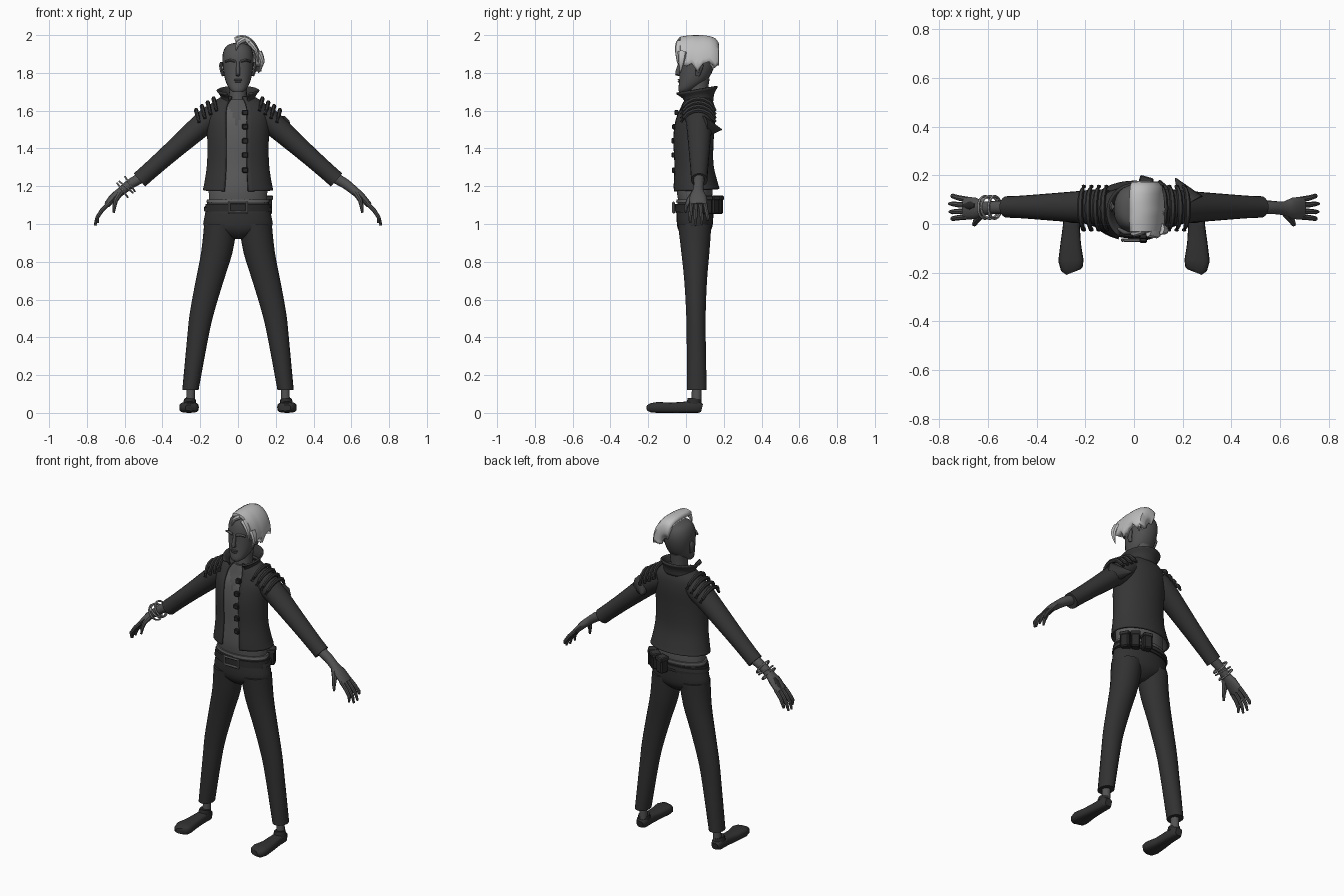
import bpy, bmesh, math
from mathutils import Vector, Matrix


def material(name, v):
    m = bpy.data.materials.new(name)
    m.diffuse_color = (v, v, v, 1)
    return m


JACKET, TROUSER = material("jacket charcoal", 0.036), material("trouser black", 0.031)
SKIN, SHIRT = material("skin grey", 0.085), material("shirt grey", 0.11)
HAIR, METAL = material("hair silver", 0.52), material("bangle metal", 0.36)
BUCKLE, DARK = material("buckle grey", 0.2), material("dark leather", 0.022)


def finish(name, bm, mat, thick=0, angle=40):
    bmesh.ops.recalc_face_normals(bm, faces=bm.faces)
    me = bpy.data.meshes.new(name)
    bm.to_mesh(me)
    bm.free()
    ob = bpy.data.objects.new(name, me)
    bpy.context.collection.objects.link(ob)
    me.materials.append(mat)
    bpy.ops.object.select_all(action='DESELECT')
    ob.select_set(True)
    bpy.context.view_layer.objects.active = ob
    bpy.ops.object.shade_smooth_by_angle(angle=math.radians(angle))
    if thick:
        mod = ob.modifiers.new("thickness", 'SOLIDIFY')
        mod.thickness = thick
        mod.offset = -1
    return ob


def dense(rows, k):
    """Catmull-Rom resampling of rows of numbers."""
    if k < 2:
        return rows
    out = []
    for i in range(len(rows) - 1):
        p = [rows[max(0, min(len(rows) - 1, i + j))] for j in (-1, 0, 1, 2)]
        for s in range(k):
            t = s / k
            out.append(tuple(0.5 * (2 * b + (c - a) * t + (2 * a - 5 * b + 4 * c - d) * t * t
                                    + (3 * b - a - 3 * c + d) * t ** 3) for a, b, c, d in zip(*p)))
    return out + [rows[-1]]


def loft(name, rings, mat, n=20, arc=None, p=1.0, thick=0):
    """Skin rings of (centre, U, V); arc in degrees leaves an open sheet."""
    bm = bmesh.new()
    a0, a1 = arc or (0, 360)
    cnt = n + 1 if arc else n
    grid = []
    for c, u, v in rings:
        row = []
        for i in range(cnt):
            a = math.radians(a0 + (a1 - a0) * i / n)
            ca, sa = math.cos(a), math.sin(a)
            row.append(bm.verts.new(c + u * math.copysign(abs(ca) ** p, ca) + v * math.copysign(abs(sa) ** p, sa)))
        grid.append(row)
    for r, q in zip(grid, grid[1:]):
        for i in range(n):
            j = (i + 1) % cnt
            bm.faces.new((r[i], r[j], q[j], q[i]))
    if not arc:
        bm.faces.new(grid[0])
        bm.faces.new(grid[-1])
    return finish(name, bm, mat, thick)


def slices(name, rows, mat, k=3, **kw):
    """Horizontal slices: (x, z, half width, front y, back y, slope)."""
    rings = [(Vector((x, (f + b) / 2, z)), Vector((w, 0, 0)), Vector((0, 1, s)) * (b - f) / 2)
             for x, z, w, f, b, s in dense(rows, k)]
    return loft(name, rings, mat, **kw)


def tube(name, rows, mat, s=1, k=1, n=10, **kw):
    """Path of (x, y, z, side radius, up radius); s mirrors x."""
    rows = dense([(r[0] * s, *r[1:]) for r in rows], k)
    pts = [Vector(r[:3]) for r in rows]
    rings = []
    for i, r in enumerate(rows):
        t = (pts[min(i + 1, len(pts) - 1)] - pts[max(i - 1, 0)]).normalized()
        ref = Vector((1, 0, 0)) if abs(t.y) > 0.6 else Vector((0, 1, 0))
        side = (ref - t * t.dot(ref)).normalized()
        rings.append((pts[i], side * r[3], t.cross(side) * r[4]))
    return loft(name, rings, mat, n=n, **kw)


def box(name, loc, size, mat, rz=0, bevel=0.004):
    bm = bmesh.new()
    bmesh.ops.create_cube(bm, size=1, matrix=Matrix.LocRotScale(
        Vector(loc), Matrix.Rotation(math.radians(rz), 3, 'Z'), Vector(size)))
    bmesh.ops.bevel(bm, geom=bm.edges[:], offset=bevel, segments=1, affect='EDGES')
    return finish(name, bm, mat, angle=20)


# Shirt with an open V showing the chest
shirt = slices("shirt", [(0, 1.08, .15, -.03, .13, 0), (0, 1.18, .155, -.05, .14, 0), (0, 1.32, .148, -.052, .13, 0),
                         (0, 1.45, .15, -.055, .135, 0), (0, 1.55, .15, -.045, .14, 0), (0, 1.61, .13, -.02, .135, 0),
                         (0, 1.66, .06, .0, .115, 0)], SHIRT, k=6, n=64)
shirt.data.materials.append(SKIN)
for f in shirt.data.polygons:
    if f.center.y < .06 and f.center.z > 1.52 + abs(f.center.x + .005) * 2.3:
        f.material_index = 1

# Open jacket and its standing collar
slices("jacket", [(0, 1.18, .187, -.07, .178, .06), (0, 1.22, .178, -.07, .168, 0), (0, 1.32, .164, -.066, .145, 0),
                  (0, 1.45, .163, -.072, .147, 0), (0, 1.55, .168, -.06, .155, 0), (0, 1.61, .16, -.035, .153, 0),
                  (0, 1.645, .135, -.018, .145, 0), (0, 1.675, .085, .0, .13, 0)],
       JACKET, n=40, arc=(-73, 247), thick=.012)
slices("collar", [(0, 1.645, .085, -.01, .135, .1), (0, 1.68, .084, -.025, .14, .15), (0, 1.712, .106, -.068, .16, .17)],
       JACKET, n=28, arc=(-56, 236), thick=.01)
for i, z in enumerate((1.59, 1.515, 1.44, 1.365, 1.285)):
    box("jacket_button", (.038, (-.05, -.062, -.066, -.065, -.063)[i], z), (.032, .022, .028), DARK)
# Sharp cloth fold behind the left arm
tube("jacket_fold", [(.235, .085, 1.51, .055, .065), (.17, .188, 1.5, .003, .003)], JACKET)

# Neck and head
slices("neck", [(0, 1.57, .06, -.0, .11, 0), (0, 1.66, .047, .01, .11, 0), (0, 1.77, .05, .015, .125, 0)], SKIN)
slices("head", [(0, 1.698, .024, -.036, .0, 0), (0, 1.715, .045, -.04, .045, 0), (0, 1.76, .067, -.036, .11, 0),
                (0, 1.82, .079, -.034, .145, 0), (0, 1.88, .083, -.034, .16, 0), (0, 1.925, .073, -.022, .152, 0),
                (0, 1.95, .05, .0, .125, 0), (0, 1.96, .01, .04, .08, 0)], SKIN, n=24, p=.9)
tube("nose", [(0, -.03, 1.86, .008, .008), (0, -.042, 1.81, .013, .011), (0, -.042, 1.795, .017, .011),
              (0, -.03, 1.785, .012, .006)], SKIN)
for z, w in ((1.763, .022), (1.753, .017)):
    box("lip", (0, -.038, z), (w * 2, .012, .008), SKIN, bevel=.003)
for s, side in ((1, "left"), (-1, "right")):
    tube(side + "_ear", [(.078, .062, 1.785, .012, .008), (.087, .066, 1.81, .017, .009), (.092, .072, 1.84, .022, .009),
                         (.088, .072, 1.858, .012, .006)], SKIN, s)
    tube(side + "_brow", [(.014, -.034, 1.86, .008, .007), (.04, -.034, 1.868, .009, .007),
                          (.066, -.018, 1.86, .006, .006)], SKIN, s)

# Hair swept over to the left, one side cropped bare
bm = bmesh.new()
grid = []
ys = [(-.035, .86, 25), (-.03, .95, 5), (.0, .98, -2), (.03, 1, 4), (.06, 1, -12), (.09, 1, 3),
      (.125, .97, 8), (.155, .9, -5), (.173, .76, 5), (.176, .5, 0), (.165, .25, 0)]
for y, kk, end in ys:
    row = []
    for i in range(13):
        a = math.radians(112 + (end - 112) * i / 12)
        row.append(bm.verts.new((.02 + .107 * kk * math.cos(a), y, 1.84 + .16 * kk * math.sin(a))))
    grid.append(row)
for r, q in zip(grid, grid[1:]):
    for i in range(12):
        bm.faces.new((r[i], q[i], q[i + 1], r[i + 1]))
finish("hair_sweep", bm, HAIR, .03)
for pts in ([(.11, -.02, 1.91), (.13, -.025, 1.86), (.11, -.03, 1.8)],
            [(.105, .06, 1.88), (.118, .06, 1.84), (.108, .065, 1.8)],
            [(.085, .145, 1.89), (.09, .15, 1.86), (.08, .14, 1.82)],
            [(.06, -.03, 1.96), (.095, -.042, 1.92), (.108, -.045, 1.85)],
            [(.03, -.02, 1.975), (.0, -.036, 1.955), (-.012, -.042, 1.915)]):
    tube("hair_strand", [(*p, r, r * .7) for p, r in zip(pts, (.024, .017, .002))], HAIR, k=2, n=8)

# Hips, belts, buckle and pouches
slices("hips", [(0, 1.12, .163, -.045, .145, 0), (0, 1.05, .175, -.05, .145, 0), (0, .98, .178, -.045, .138, 0),
                (0, .94, .09, -.02, .11, 0), (0, .92, .03, .01, .08, 0)], TROUSER, n=28)
slices("belt", [(0, 1.065, .178, -.06, .152, 0), (0, 1.105, .172, -.057, .15, 0)], DARK, k=1, n=32)
slices("low_belt", [(0, 1.07, .181, -.055, .158, .12), (0, 1.09, .179, -.055, .158, .12)], JACKET, k=1, n=32)
slices("waistband", [(0, 1.115, .168, -.052, .146, 0), (0, 1.13, .164, -.05, .146, 0)], SHIRT, k=1, n=32)
for s in (1, -1):
    box("buckle_side", (.047 * s, -.066, 1.087), (.012, .014, .062), BUCKLE)
    box("buckle_bar", (0, -.066, 1.087 + .024 * s), (.09, .014, .01), BUCKLE)
for a in (28, 50, 74):
    r = math.radians(a)
    x, y = .17 * math.cos(r), .05 + .122 * math.sin(r)
    box("belt_pouch", (x, y, 1.1), (.052, .05, .095), DARK, a - 90, .007)
    box("pouch_flap", (x, y, 1.138), (.058, .056, .024), JACKET, a - 90, .005)

for s, side in ((1, "left"), (-1, "right")):
    # Sleeve and shoulder ribs
    tube(side + "_sleeve", [(.1, .068, 1.595, .07, .058), (.15, .07, 1.558, .073, .064), (.22, .07, 1.5, .066, .06),
                            (.365, .07, 1.372, .054, .05), (.47, .07, 1.279, .046, .046), (.522, .07, 1.233, .044, .046)],
         JACKET, s, k=3, n=20)
    for i in range(4):
        x, z = .125 + .031 * i, 1.655 - .02 * i
        tube(side + "_shoulder_rib", [(x - .012, -.025, z - .055, .008, .01), (x, .01, z - .01, .011, .012),
                                      (x + .004, .065, z + .008, .012, .013), (x, .12, z - .01, .011, .012),
                                      (x - .012, .155, z - .055, .008, .01)], JACKET, s, k=2, n=6)
    # Forearm, palm, fingers and thumb
    tube(side + "_hand", [(.5, .07, 1.253, .03, .03), (.57, .068, 1.212, .027, .027), (.615, .064, 1.176, .029, .024),
                          (.65, .064, 1.147, .044, .022), (.695, .066, 1.1, .046, .016)], SKIN, s, k=2, n=14)
    for y, e, tx, tz in ((.03, .022, .742, 1.005), (.053, .05, .756, .992), (.076, .083, .758, .995), (.1, .115, .748, 1.02)):
        tube(side + "_finger", [(.682, y, 1.112, .012, .012), (.722, (y + e) / 2, 1.07, .011, .011),
                                (.745, e, 1.035, .01, .01), (tx, e, tz, .006, .006)], SKIN, s, n=8)
    tube(side + "_thumb", [(.625, .045, 1.163, .02, .016), (.648, .015, 1.125, .014, .013),
                           (.655, .0, 1.09, .01, .01), (.658, -.003, 1.06, .006, .006)], SKIN, s, n=8)
    # Trouser leg, ankle and shoe
    slices(side + "_trouser_leg", [(.092 * s, 1.0, .087, -.044, .136, 0), (.112 * s, .85, .083, -.026, .125, 0),
                                   (.15 * s, .7, .074, -.01, .112, 0), (.191 * s, .53, .064, .0, .105, 0),
                                   (.213 * s, .4, .056, .003, .105, 0), (.252 * s, .12, .043, .004, .11, 0)],
           TROUSER, n=18)
    tube(side + "_ankle", [(.25, .057, .14, .026, .024), (.252, .055, .04, .026, .024)], SKIN, s)
    tube(side + "_shoe_cuff", [(.254, .045, .074, .036, .03), (.256, .042, .045, .042, .036)], DARK, s, n=12)
    tube(side + "_shoe", [(.256, .085, .026, .022, .022), (.256, .065, .031, .034, .031), (.257, .0, .03, .034, .03),
                          (.26, -.08, .027, .042, .027), (.259, -.15, .029, .052, .029), (.255, -.185, .027, .045, .025),
                          (.25, -.198, .027, .03, .016)], TROUSER, s, n=16, p=.65)

# Bangles and hand ornament on the right arm
for x, tilt in ((-.572, 8), (-.592, -8), (-.612, 5)):
    c = Vector((x, .068, 1.213 + (x + .57) * .8))
    axis = Matrix.Rotation(math.radians(-132 + tilt), 3, 'Y')
    tube_r, ring_r, m = .0055, .046, 24
    bm = bmesh.new()
    vs = [[bm.verts.new(c + axis @ Vector(((ring_r + tube_r * math.cos(b)) * math.cos(a),
                                           (ring_r + tube_r * math.cos(b)) * math.sin(a), tube_r * math.sin(b))))
           for b in (j * math.tau / 6 for j in range(6))] for a in (i * math.tau / m for i in range(m))]
    for i in range(m):
        for j in range(6):
            bm.faces.new((vs[i][j], vs[(i + 1) % m][j], vs[(i + 1) % m][(j + 1) % 6], vs[i][(j + 1) % 6]))
    finish("bangle", bm, METAL)
tube("hand_ornament", [(.652, .075, 1.168, .01, .008), (.672, .075, 1.147, .018, .009), (.7, .075, 1.112, .008, .006)], DARK, -1)
